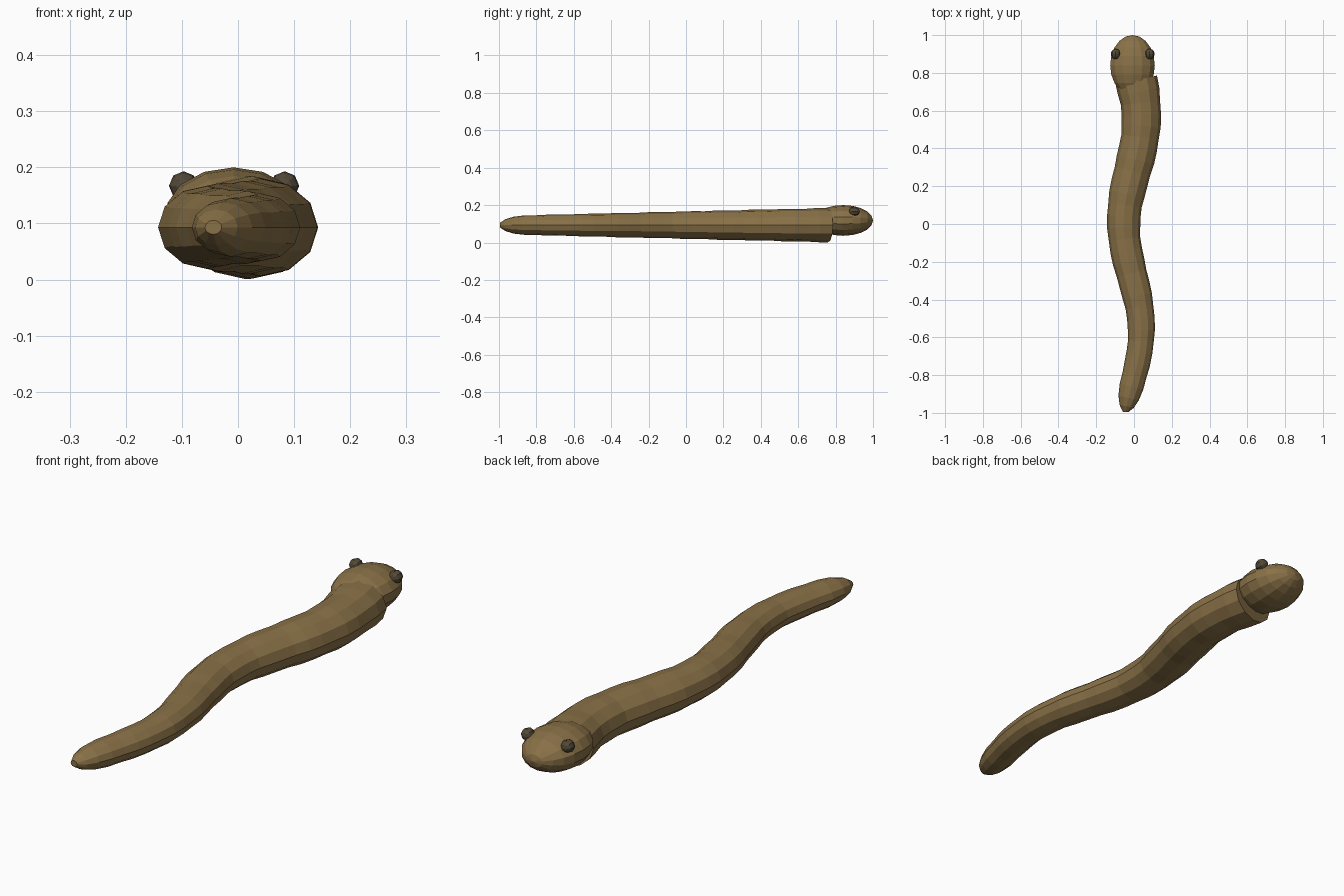
import bpy, bmesh, math
from mathutils import Matrix, Vector

cube = bpy.data.objects.get("Cube")
if cube:
    bpy.data.objects.remove(cube, do_unlink=True)


def material(name, rgb):
    m = bpy.data.materials.new(name)
    m.use_nodes = True
    m.diffuse_color = (*rgb, 1)
    m.node_tree.nodes["Principled BSDF"].inputs["Base Color"].default_value = (*rgb, 1)
    return m


def add_object(name, bm, mat):
    bmesh.ops.recalc_face_normals(bm, faces=bm.faces)
    mesh = bpy.data.meshes.new(name)
    bm.to_mesh(mesh)
    bm.free()
    mesh.materials.append(mat)
    obj = bpy.data.objects.new(name, mesh)
    bpy.context.collection.objects.link(obj)
    return obj


def ellipsoid(name, centre, size, segments, rings, mat):
    # Poles point along y
    bm = bmesh.new()
    bmesh.ops.create_uvsphere(
        bm, u_segments=segments, v_segments=rings, radius=1,
        matrix=Matrix.Translation(centre) @ Matrix.Diagonal((*size, 1))
        @ Matrix.Rotation(math.pi / 2, 4, "X"))
    return add_object(name, bm, mat)


skin = material("olive brown skin", (0.25, 0.165, 0.063))
eye_dark = material("dark brown eye", (0.085, 0.065, 0.038))

# Body: a tapered, gently rippled tube along a winding path
SIDES = 12
WAVE = 2 * math.pi / 1.12
RIPPLE = 2 * math.pi / 0.18
TAIL = {-0.995: 0.015, -0.965: 0.038, -0.92: 0.054}
stations = list(TAIL) + [-0.86 + 0.06 * i for i in range(28)]


def ring(bm, y):
    x = -0.008 - 0.047 * math.cos(WAVE * y)
    slope = 0.047 * WAVE * math.sin(WAVE * y)
    if y < -0.98:
        slope = 0
    r = TAIL.get(y, (0.087 + 0.029 * y) * (1 + 0.02 * math.cos(RIPPLE * y)))
    verts = []
    for k in range(SIDES):
        a = 2 * math.pi * k / SIDES
        dx = r * math.cos(a)
        verts.append(bm.verts.new((x + dx, y - slope * dx,
                                   0.093 + 0.84 * r * math.sin(a))))
    return verts


bm = bmesh.new()
rings = [ring(bm, y) for y in stations]
for low, high in zip(rings, rings[1:]):
    for k in range(SIDES):
        n = (k + 1) % SIDES
        bm.faces.new((low[k], low[n], high[n], high[k]))
bm.faces.new(rings[0])
bm.faces.new(rings[-1])
add_object("body", bm, skin)

# Head: flattened egg overlapping the end of the body
ellipsoid("head", Vector((-0.008, 0.84, 0.118)), (0.121, 0.16, 0.082), 14, 10, skin)

# Eyes: small beads on the upper sides of the head
for side, x in (("left", 0.083), ("right", -0.097)):
    ellipsoid(side + "_eye", Vector((x, 0.9, 0.167)), (0.026, 0.028, 0.026), 8, 6, eye_dark)
